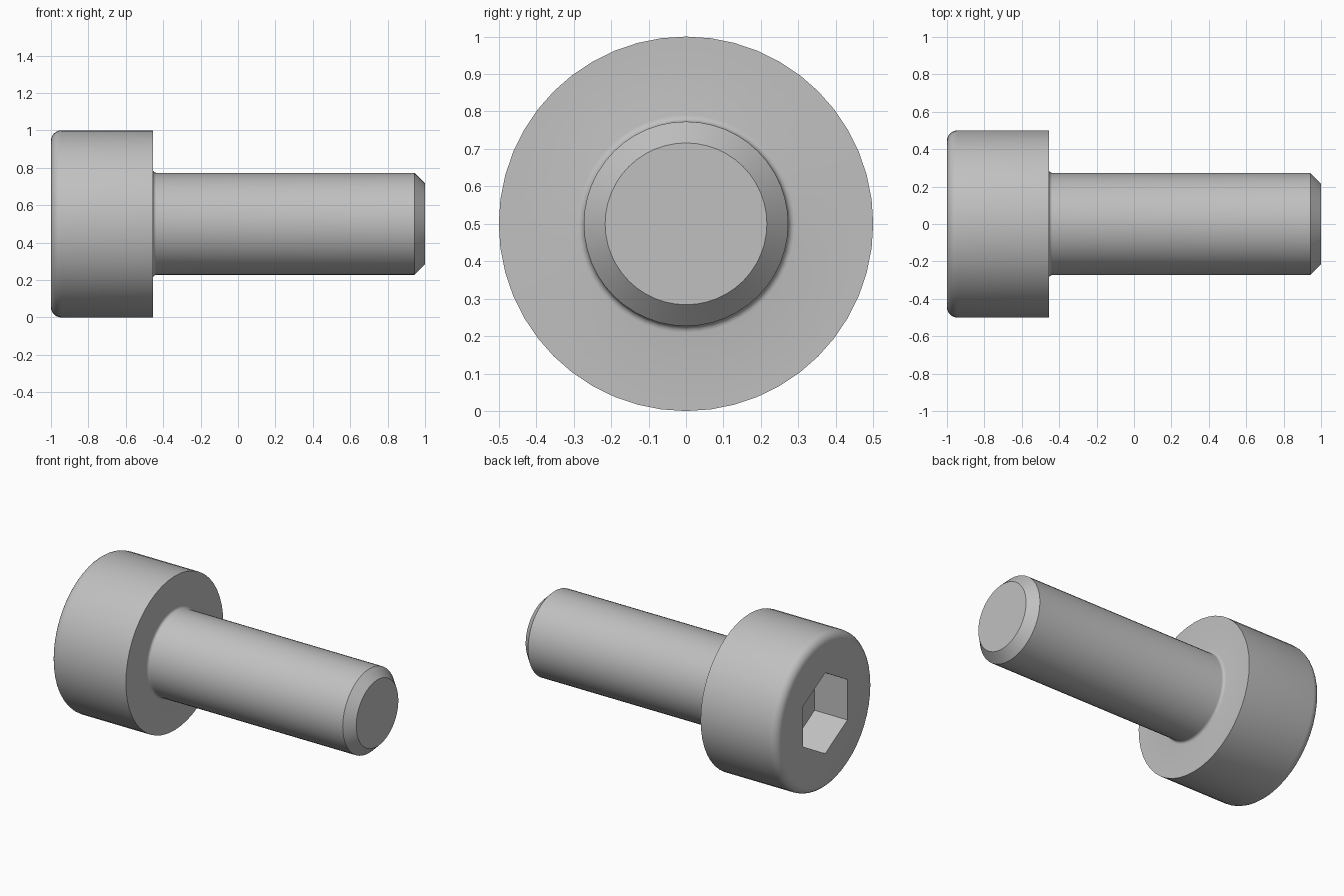
import bpy
import bmesh
from math import pi, sin, cos, radians

cube = bpy.data.objects.get("Cube")
if cube:
    bpy.data.objects.remove(cube, do_unlink=True)

SEGMENTS = 48
HEAD_R, SHANK_R = 0.5, 0.273
HEAD_FACE, HEAD_BASE, TIP = -1.0, -0.455, 1.0
ROUND, FILLET, CHAMFER = 0.055, 0.018, 0.057
SOCKET_APOTHEM, SOCKET_DEPTH = 0.227, 0.236

steel = bpy.data.materials.new("steel grey")
steel.use_nodes = True
colour = (0.53, 0.53, 0.53, 1)
steel.diffuse_color = colour
steel.node_tree.nodes["Principled BSDF"].inputs["Base Color"].default_value = colour


def arc(cx, cr, radius, start, end, steps):
    """Points (x, radius) along an arc in the lathe profile."""
    angles = [radians(start + (end - start) * i / steps) for i in range(steps + 1)]
    return [(cx + radius * cos(a), cr + radius * sin(a)) for a in angles]


def ring(bm, x, radius, hexagonal=False):
    """Loop of vertices round the x axis, circular or pressed to a hexagon."""
    verts = []
    for i in range(SEGMENTS):
        a = 2 * pi * i / SEGMENTS
        r = radius / cos(a % (pi / 3) - pi / 6) if hexagonal else radius
        verts.append(bm.verts.new((x, r * sin(a), HEAD_R + r * cos(a))))
    return verts


bm = bmesh.new()

# Hexagonal socket, from its floor out to the head face
rings = [ring(bm, HEAD_FACE + SOCKET_DEPTH, SOCKET_APOTHEM, True),
         ring(bm, HEAD_FACE, SOCKET_APOTHEM, True)]

# Rounded head, under-head fillet, shank and chamfered tip
profile = arc(HEAD_FACE + ROUND, HEAD_R - ROUND, ROUND, 180, 90, 6)
profile.append((HEAD_BASE, HEAD_R))
profile += arc(HEAD_BASE + FILLET, SHANK_R + FILLET, FILLET, 180, 270, 4)
profile += [(TIP - CHAMFER, SHANK_R), (TIP, SHANK_R - CHAMFER)]
rings += [ring(bm, x, r) for x, r in profile]

# Skin the rings and close the socket floor and the tip
for a, b in zip(rings, rings[1:]):
    for i in range(SEGMENTS):
        j = (i + 1) % SEGMENTS
        bm.faces.new((a[i], a[j], b[j], b[i]))
bm.faces.new(rings[0])
bm.faces.new(rings[-1])
bmesh.ops.recalc_face_normals(bm, faces=bm.faces)

mesh = bpy.data.meshes.new("socket_head_screw")
bm.to_mesh(mesh)
bm.free()
mesh.materials.append(steel)
screw = bpy.data.objects.new("socket_head_screw", mesh)
bpy.context.collection.objects.link(screw)

# Smooth the round surfaces, keep the real edges crisp
bpy.ops.object.select_all(action="DESELECT")
screw.select_set(True)
bpy.context.view_layer.objects.active = screw
bpy.ops.object.shade_smooth_by_angle(angle=radians(30))
